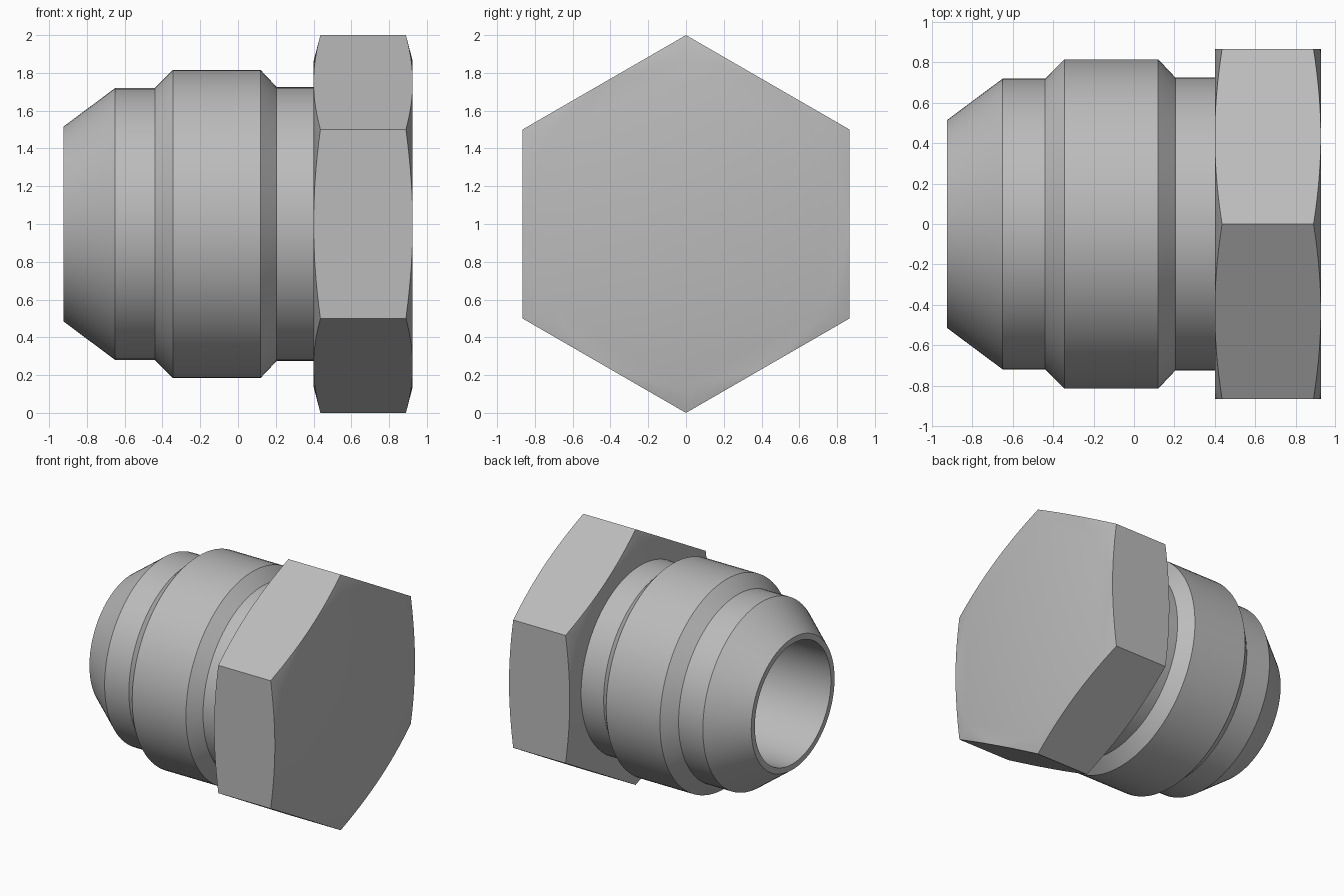
import bpy, bmesh
from math import sin, cos, pi, radians

cube = bpy.data.objects.get("Cube")
if cube:
    bpy.data.objects.remove(cube, do_unlink=True)

steel = bpy.data.materials.new("grey steel")
steel.use_nodes = True
colour = (0.5, 0.5, 0.5, 1)
steel.diffuse_color = colour
steel.node_tree.nodes["Principled BSDF"].inputs["Base Color"].default_value = colour

AXIS_Z = 1.0    # height of the plug's axis, which runs along x
FLAT = 0.866    # distance from the axis to each flat of the hexagon


def ring(bm, points):
    """Ring around the axis from (x, radius, angle) points."""
    return [bm.verts.new((x, r * sin(a), AXIS_Z + r * cos(a))) for x, r, a in points]


def bridge(bm, a, b):
    n = len(a)
    for i in range(n):
        j = (i + 1) % n
        bm.faces.new((a[i], a[j], b[j], b[i]))


def finish(bm, name):
    bmesh.ops.recalc_face_normals(bm, faces=bm.faces)
    mesh = bpy.data.meshes.new(name)
    bm.to_mesh(mesh)
    bm.free()
    mesh.materials.append(steel)
    obj = bpy.data.objects.new(name, mesh)
    bpy.context.collection.objects.link(obj)
    bpy.ops.object.select_all(action='DESELECT')
    obj.select_set(True)
    bpy.context.view_layer.objects.active = obj
    bpy.ops.object.shade_smooth_by_angle(angle=radians(30))
    return obj


# Turned body: bore wall, rim, nose cone, collar and neck
profile = [(0.405, 0.47), (-0.925, 0.47), (-0.925, 0.515), (-0.65, 0.72),
           (-0.44, 0.72), (-0.345, 0.815), (0.12, 0.815), (0.205, 0.725),
           (0.405, 0.725)]
SEGMENTS = 96
bm = bmesh.new()
rings = [ring(bm, [(x, r, 2 * pi * i / SEGMENTS) for i in range(SEGMENTS)])
         for x, r in profile]
for a, b in zip(rings, rings[1:]):
    bridge(bm, a, b)
bridge(bm, rings[-1], rings[0])
finish(bm, "turned_body")

# Hexagonal head with shallow conical chamfers cutting arcs into its flats
STEPS = 16
angles = [2 * pi * i / (6 * STEPS) for i in range(6 * STEPS)]
hex_radius = [FLAT / cos(a % (pi / 3) - pi / 6) for a in angles]


def face_rings(bm, x, inward):
    disc = ring(bm, [(x, FLAT - 0.004, a) for a in angles])
    edge = ring(bm, [(x + inward * 0.036 * (r - FLAT) / (1 - FLAT), r, a)
                     for r, a in zip(hex_radius, angles)])
    bm.faces.new(disc)
    bridge(bm, disc, edge)
    return edge


bm = bmesh.new()
bridge(bm, face_rings(bm, 0.4, 1), face_rings(bm, 0.925, -1))
finish(bm, "hex_head")
